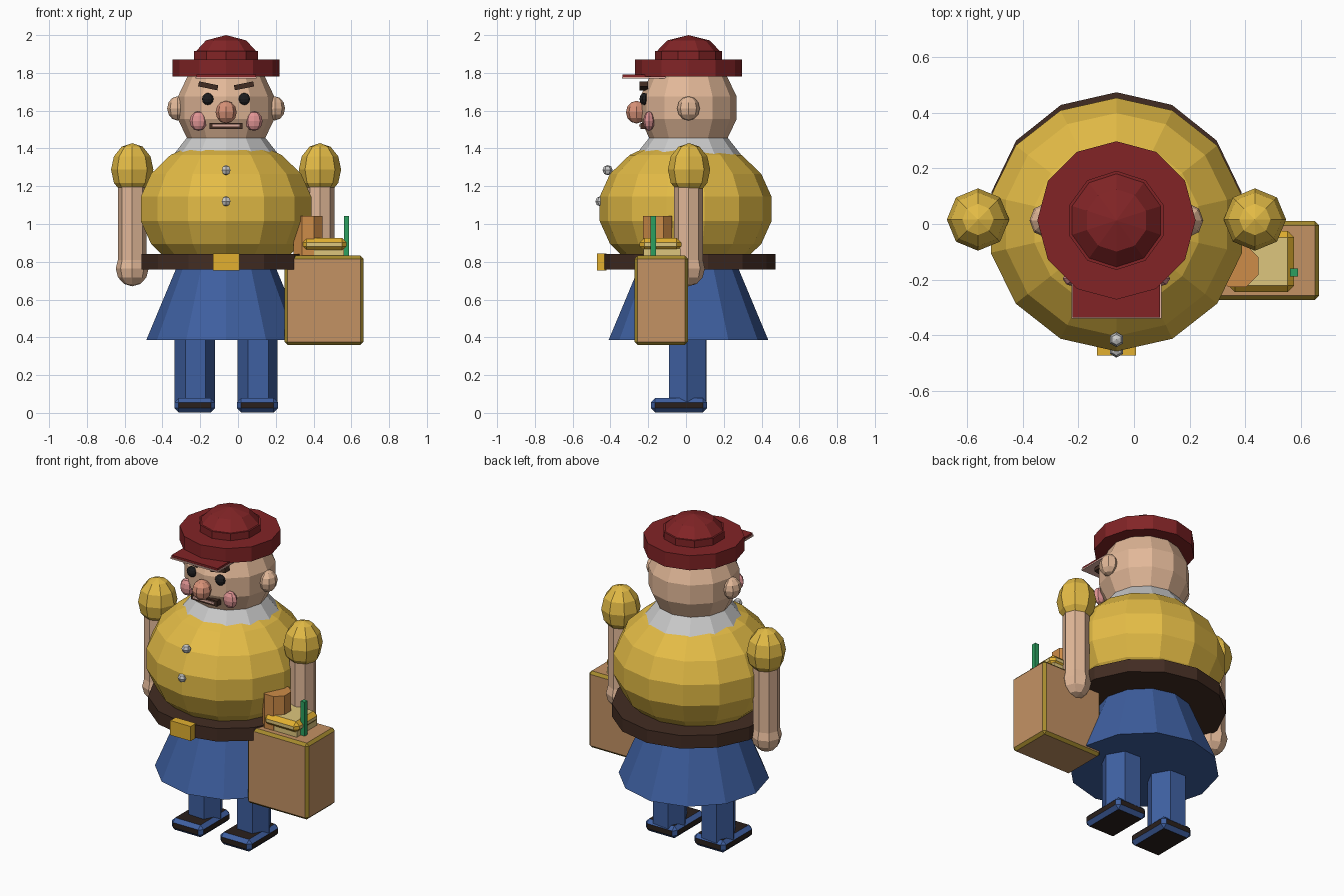
import bpy, math

if "Cube" in bpy.data.objects:
    bpy.data.objects.remove(bpy.data.objects["Cube"])

CX, CY = -0.063, 0.013          # body axis
mats = {}


def mat(name, rgb):
    lin = [((c / 255 + 0.055) / 1.055) ** 2.4 for c in rgb]
    m = bpy.data.materials.new(name)
    m.diffuse_color = (*lin, 1)
    m.use_nodes = True
    m.node_tree.nodes["Principled BSDF"].inputs["Base Color"].default_value = m.diffuse_color
    mats[name] = m


for n, c in dict(skin=(226, 184, 152), yellow=(228, 188, 70), blue=(62, 95, 160), red=(130, 36, 38),
                 brown=(66, 44, 34), black=(28, 28, 30), pink=(224, 148, 148), nose=(216, 146, 120),
                 tan=(196, 146, 100), trim=(165, 138, 45), gold=(226, 176, 48), orange=(206, 140, 72),
                 cream=(222, 198, 125), green=(44, 160, 96), pale=(226, 178, 165),
                 sole=(42, 32, 28)).items():
    mat(n, c)


def finish(name, color):
    o = bpy.context.object
    o.name = name
    if color:
        o.data.materials.append(mats[color])
    return o


def ball(name, loc, scale, color, seg=8, rings=6):
    bpy.ops.mesh.primitive_uv_sphere_add(segments=seg, ring_count=rings, radius=1, location=loc)
    o = finish(name, color)
    o.scale = scale
    return o


def cone(name, x, y, z0, z1, r0, r1, color, sides, turn=0):
    bpy.ops.mesh.primitive_cone_add(vertices=sides, radius1=r0, radius2=r1, depth=z1 - z0,
                                    location=(x, y, (z0 + z1) / 2), rotation=(0, 0, turn))
    return finish(name, color)


def box(name, lo, hi, color, bevel=0, edge=None, tilt=0):
    mid = [(a + b) / 2 for a, b in zip(lo, hi)]
    bpy.ops.mesh.primitive_cube_add(size=1, location=mid)
    o = finish(name, color)
    for v in o.data.vertices:
        v.co = [c * (b - a) for c, a, b in zip(v.co, lo, hi)]
    o.rotation_euler.y = tilt
    if bevel:
        m = o.modifiers.new("bevel", 'BEVEL')
        m.width, m.segments = bevel, 1
        if edge:
            o.data.materials.append(mats[edge])
            m.material = 1
    return o


# torso, collar, belt, skirt
ball("torso", (CX, CY - .015, 1.08), (.47, .462, .372), "yellow", 14, 9)
cone("collar", CX, CY, 1.365, 1.46, .28, .205, None, 12)
cone("belt", CX, CY, .76, .84, .46, .46, "brown", 14)
box("buckle", (CX - .07, -.472, .755), (CX + .07, -.42, .845), "gold")
cone("skirt", CX, CY, .385, .78, .423, .258, "blue", 12)
for i, (y, z) in enumerate(((-.415, 1.285), (-.453, 1.12))):
    ball(f"button_{i}", (CX, y, z), (.027, .027, .027), None, 6, 4)

# head and face
ball("head", (CX, CY, 1.615), (.262, .262, .265), "skin", 12, 7)
ball("nose", (CX, -.262, 1.592), (.056, .056, .06), "nose", 8, 6)
box("moustache", (CX - .088, -.242, 1.502), (CX + .088, -.2, 1.536), "brown")
box("lips", (CX - .072, -.248, 1.515), (CX + .072, -.21, 1.526), "pale")

# cap
cone("cap_band", CX, CY, 1.782, 1.872, .284, .284, "red", 12)
cone("cap_tier", CX, CY, 1.86, 1.915, .178, .178, "red", 10)
cone("cap_dome_side", CX, CY, 1.91, 1.972, .172, .112, "red", 10)
cone("cap_dome_top", CX, CY, 1.972, 2.0, .112, 0, "red", 10)
box("visor", (CX - .157, -.335, 1.778), (CX + .157, -.05, 1.792), "red")
box("visor_lining", (CX - .162, -.34, 1.77), (CX + .162, -.05, 1.779), "pale")

# mirrored parts
for s, side in ((-1, "left"), (1, "right")):
    ball(f"ear_{side}", (CX + s * .258, CY, 1.612), (.054, .06, .064), "skin", 8, 6)
    ball(f"eye_{side}", (CX + s * .097, -.222, 1.662), (.032, .024, .032), "black", 10, 6)
    ball(f"cheek_{side}", (CX + s * .147, -.196, 1.545), (.046, .03, .052), "pink", 8, 6)
    box(f"brow_{side}", (CX + s * .095 - .052, -.245, 1.718), (CX + s * .095 + .052, -.2, 1.745),
        "brown", tilt=-s * .2)
    ax = CX + s * .497
    ball(f"sleeve_{side}", (ax, CY + .003, 1.288), (.112, .112, .14), "yellow", 8, 6)
    cone(f"arm_{side}", ax, CY, .75, 1.25, .076, .076, "skin", 8)
    ball(f"hand_{side}", (ax, CY, .765), (.087, .087, .095), "skin", 8, 6)
    lx = CX + s * .166
    leg = cone(f"leg_{side}", lx, CY - .003, .04, .5, .104, .104, "blue", 6, math.pi / 6)
    leg.scale.y = 1.1
    box(f"shoe_{side}", (lx - .108, -.185, .003), (lx + .108, .112, .078), "sole", .022, "blue")

# grocery bag with its contents
box("bag", (.247, -.272, .36), (.665, .01, .832), "tan", .016, "trim")
cone("bread_roll", .37, -.15, .8, 1.042, .083, .083, "orange", 8, math.pi / 8)
box("cheese_base", (.355, -.225, .82), (.56, -.03, .87), "cream")
box("cheese", (.338, -.245, .858), (.575, -.025, .926), "cream", .024, "gold")
box("celery_stalk", (.56, -.188, .82), (.588, -.16, 1.042), "green")
